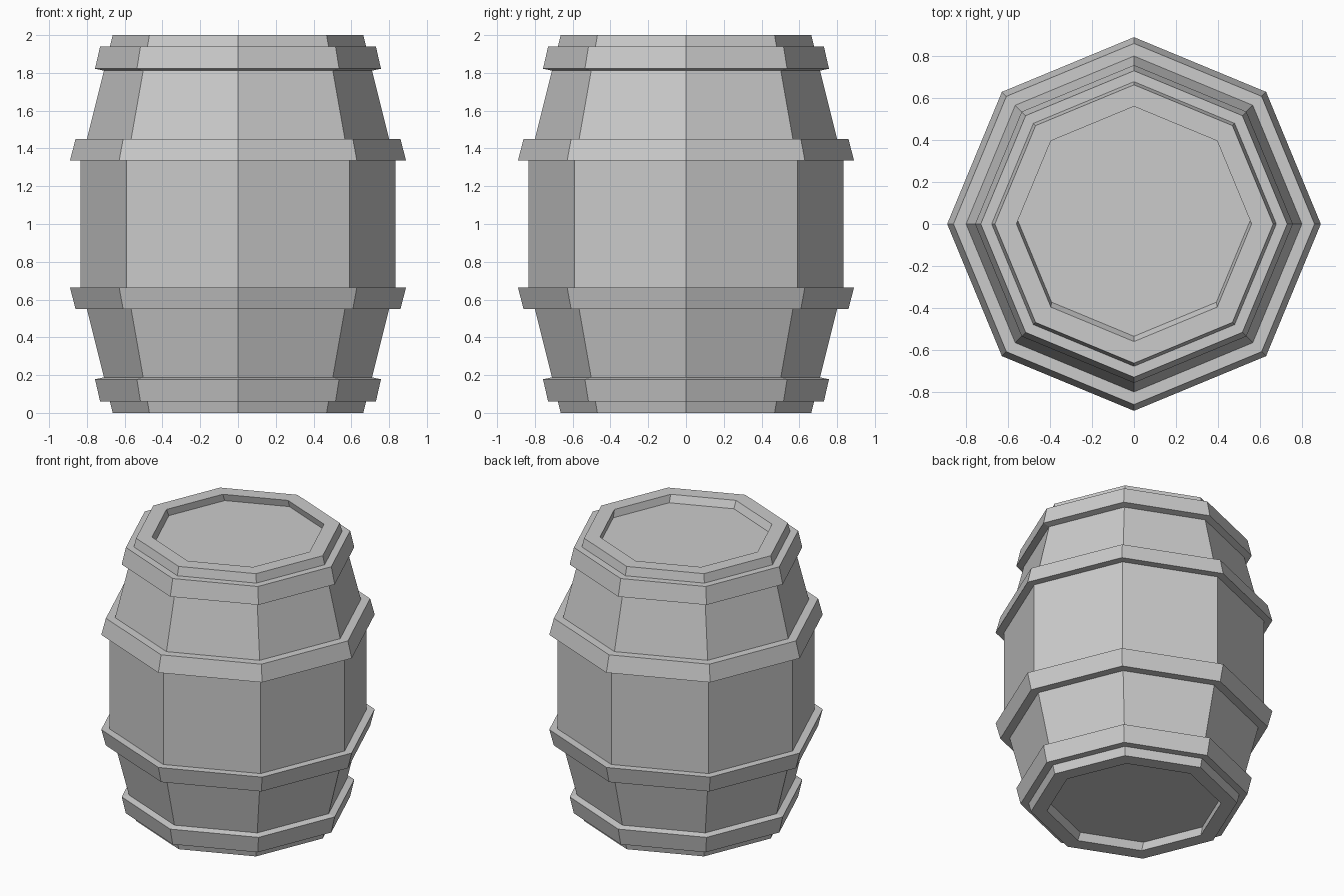
import bpy, bmesh
from math import cos, sin, pi

if "Cube" in bpy.data.objects:
    bpy.data.objects.remove(bpy.data.objects["Cube"])

SIDES = 8


def lathe(name, profile, closed=False):
    """Octagonal lathe; profile points are (radius, z, optional y shift)."""
    bm = bmesh.new()
    rings = []
    for r, z, *dy in profile:
        shift = dy[0] if dy else 0
        rings.append([bm.verts.new((r * cos(2 * pi * i / SIDES),
                                    r * sin(2 * pi * i / SIDES) + shift, z))
                      for i in range(SIDES)])
    pairs = list(zip(rings, rings[1:]))
    if closed:
        pairs.append((rings[-1], rings[0]))
    else:
        bm.faces.new(rings[0])
        bm.faces.new(rings[-1])
    for a, b in pairs:
        for i in range(SIDES):
            j = (i + 1) % SIDES
            bm.faces.new((a[i], a[j], b[j], b[i]))
    bmesh.ops.recalc_face_normals(bm, faces=bm.faces)
    mesh = bpy.data.meshes.new(name)
    bm.to_mesh(mesh)
    bm.free()
    obj = bpy.data.objects.new(name, mesh)
    bpy.context.collection.objects.link(obj)


def flip(profile):
    """Mirror a profile about mid height."""
    return [(p[0], 2 - p[1], *p[2:]) for p in profile]


# Staved body with recessed lids at both ends
half = [(0.555, 0.05, 0.02), (0.56, 0), (0.663, 0), (0.80, 0.55), (0.835, 0.66)]
lathe("barrel_body", half + flip(half)[::-1])

# Hoops, mirrored top and bottom
end_hoop = [(0.67, 0.06), (0.73, 0.06), (0.757, 0.178), (0.70, 0.19)]
belly_hoop = [(0.79, 0.55), (0.86, 0.55), (0.89, 0.665), (0.82, 0.665)]
for name, prof in (("end_hoop", end_hoop), ("belly_hoop", belly_hoop)):
    lathe(name + "_lower", prof, closed=True)
    lathe(name + "_upper", flip(prof), closed=True)
